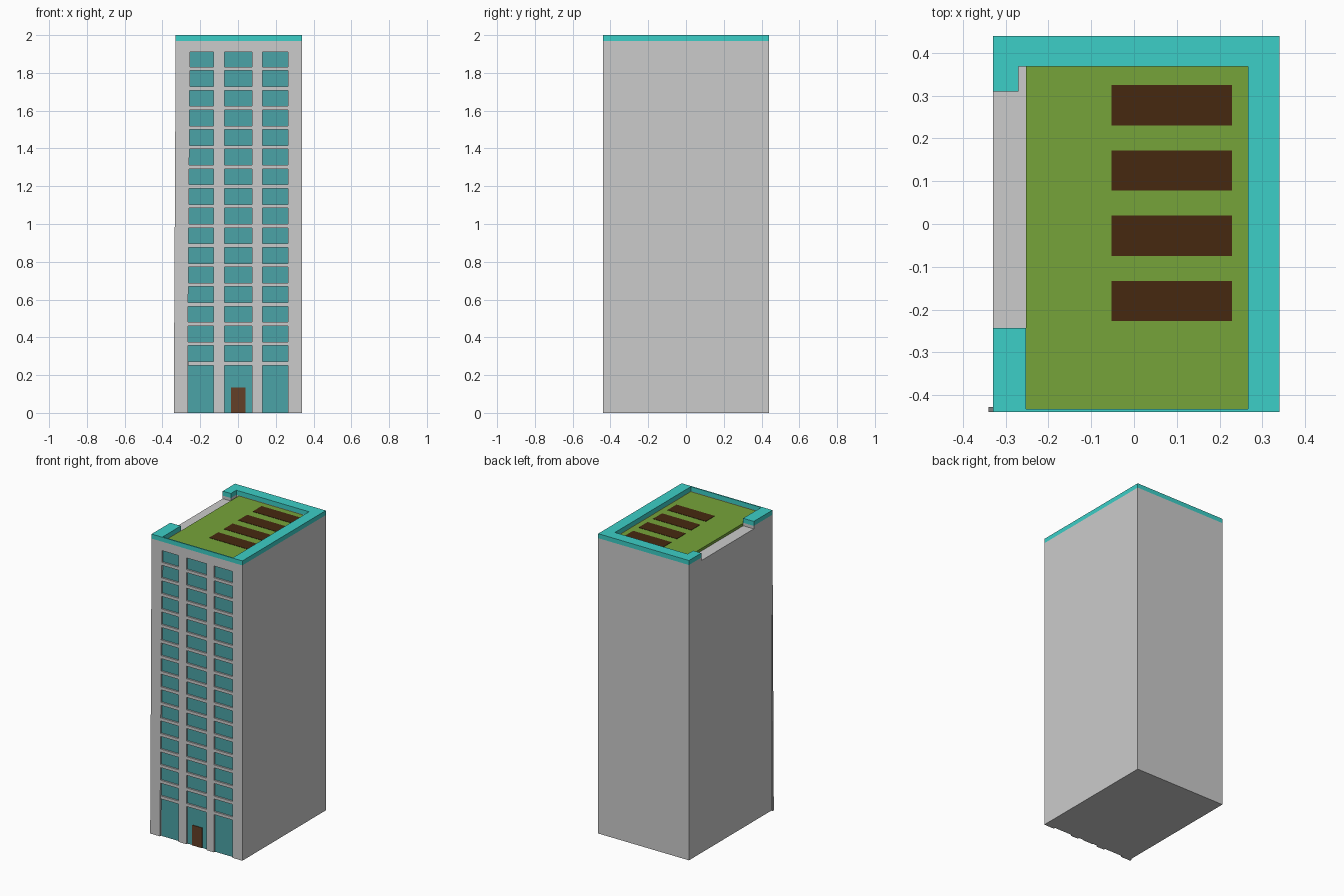
import bpy, bmesh

if "Cube" in bpy.data.objects:
    bpy.data.objects.remove(bpy.data.objects["Cube"])

def material(name, rgb):
    m = bpy.data.materials.new(name)
    m.diffuse_color = (*rgb, 1)
    m.use_nodes = True
    m.node_tree.nodes["Principled BSDF"].inputs["Base Color"].default_value = m.diffuse_color
    return m

TEAL = material("teal_trim", (0.045, 0.62, 0.57))
GLASS = material("glass", (0.07, 0.37, 0.39))
GRASS = material("grass", (0.18, 0.37, 0.042))
SOIL = material("soil", (0.061, 0.022, 0.005))
WOOD = material("wood", (0.127, 0.05, 0.02))

def prism(bm, outline, z0, z1):
    """Extrude a counter-clockwise plan outline from z0 to z1."""
    face = bm.faces.new([bm.verts.new((x, y, z0)) for x, y in outline])
    top = bmesh.ops.extrude_face_region(bm, geom=[face])["geom"]
    verts = [v for v in top if isinstance(v, bmesh.types.BMVert)]
    bmesh.ops.translate(bm, verts=verts, vec=(0, 0, z1 - z0))
    return verts

def box(bm, x0, x1, y0, y1, z0, z1):
    return prism(bm, [(x0, y0), (x1, y0), (x1, y1), (x0, y1)], z0, z1)

def finish(bm, name, mat=None):
    bmesh.ops.recalc_face_normals(bm, faces=bm.faces)
    me = bpy.data.meshes.new(name)
    bm.to_mesh(me)
    bm.free()
    ob = bpy.data.objects.new(name, me)
    bpy.context.collection.objects.link(ob)
    if mat:
        me.materials.append(mat)
    return ob

FRONT, WALL = -0.44, -0.428
LEDGE, COPING = 1.95, 1.97

# main tower block
bm = bmesh.new()
box(bm, -0.33, 0.34, WALL, 0.44, 0, LEDGE)
finish(bm, "tower_body")

# parapet and coping, open along part of the left side
rim = [(-.33, -.44), (.34, -.44), (.34, .44), (-.33, .44), (-.33, .31), (-.27, .31),
       (-.27, .368), (.267, .368), (.267, -.432), (-.252, -.432), (-.252, -.243), (-.33, -.243)]
for name, z0, z1, mat in (("parapet", LEDGE, COPING, None), ("parapet_coping", COPING, 2, TEAL)):
    bm = bmesh.new()
    prism(bm, rim, z0, z1)
    finish(bm, name, mat)

# roof lawn with four planting beds
bm = bmesh.new()
box(bm, -0.252, 0.267, -0.432, 0.368, LEDGE, 1.967)
finish(bm, "roof_lawn", GRASS)
bm = bmesh.new()
for i in range(4):
    y = -0.18 + i * 0.1525
    box(bm, -0.053, 0.229, y - 0.047, y + 0.047, 1.966, 1.969)
finish(bm, "planting_beds", SOIL)

# front pillars, the left one leaning outward at its foot
bm = bmesh.new()
for b0, b1, t0, t1 in ((-.34, -.268, -.33, -.254), (-.13, -.072, -.13, -.072),
                       (.075, .13, .075, .13), (.266, .34, .266, .34)):
    top = box(bm, b0, b1, FRONT, WALL, 0, 1.91)
    for v in top:
        v.co.x = t0 if abs(v.co.x - b0) < 1e-5 else t1
finish(bm, "front_pillars")

# header above the windows
bm = bmesh.new()
box(bm, -0.33, 0.34, FRONT, WALL, 1.91, LEDGE)
finish(bm, "front_header")

# floor bands and glass in the three bays
bays = ((-0.264, -0.13), (-0.072, 0.075), (0.13, 0.266))
bands, glass = bmesh.new(), bmesh.new()
for x0, x1 in bays:
    box(glass, x0, x1, WALL - 0.001, WALL, 0, 1.91)
    for i in range(16):
        z = 0.262 + i * 0.104
        box(bands, x0, x1, FRONT, WALL, z - 0.01, z + 0.01)
finish(bands, "floor_bands")
finish(glass, "window_glass", GLASS)

# entrance door
bm = bmesh.new()
box(bm, -0.037, 0.039, WALL - 0.005, WALL, 0, 0.135)
finish(bm, "front_door", WOOD)
